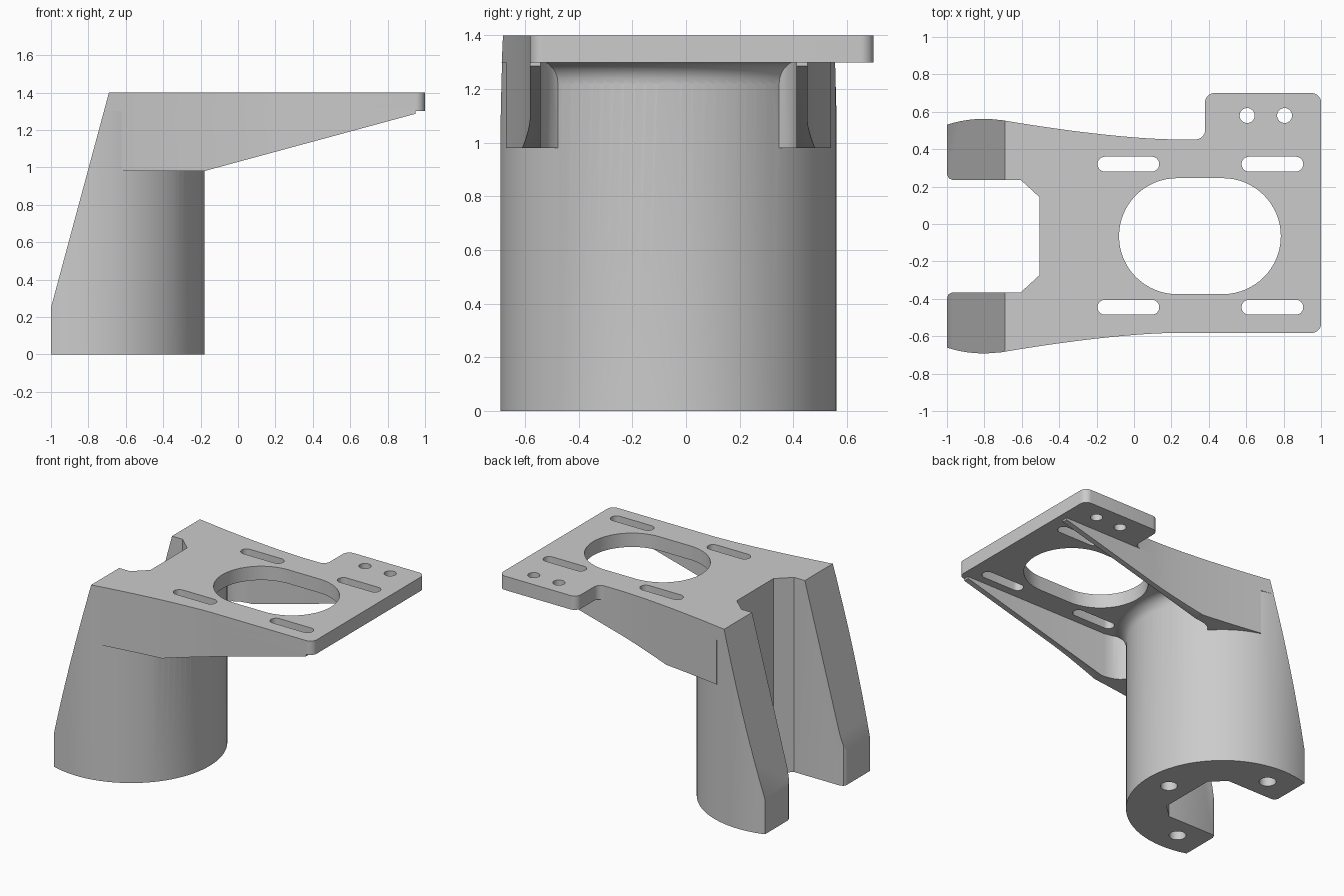
import bpy, bmesh, math

if "Cube" in bpy.data.objects:
    bpy.data.objects.remove(bpy.data.objects["Cube"], do_unlink=True)

grey = bpy.data.materials.new("plain grey")
grey.use_nodes = True
colour = (0.6, 0.6, 0.6, 1)
grey.diffuse_color = colour
grey.node_tree.nodes["Principled BSDF"].inputs["Base Color"].default_value = colour

CX, CY, R = -0.805, -0.065, 0.627      # column centre and radius
BASE, TOP, PLATE, RIB = 0, 1.4, 1.3, 0.98


def prism(name, pts, lo, hi, upright=False):
    """Extrude a polygon along z, or along y when it is drawn in x and z."""
    bm = bmesh.new()
    place = (lambda a, b, h: (a, h, b)) if upright else (lambda a, b, h: (a, b, h))
    face = bm.faces.new([bm.verts.new(place(a, b, lo)) for a, b in pts])
    side = bmesh.ops.extrude_face_region(bm, geom=[face])["geom"]
    move = (0, hi - lo, 0) if upright else (0, 0, hi - lo)
    bmesh.ops.translate(bm, vec=move,
                        verts=[v for v in side if isinstance(v, bmesh.types.BMVert)])
    bmesh.ops.recalc_face_normals(bm, faces=bm.faces)
    mesh = bpy.data.meshes.new(name)
    bm.to_mesh(mesh)
    bm.free()
    mesh.materials.append(grey)
    obj = bpy.data.objects.new(name, mesh)
    bpy.context.collection.objects.link(obj)
    return obj


def combine(obj, other, operation):
    """Apply a boolean and remove the second object."""
    other.hide_render = True
    mod = obj.modifiers.new("join", "BOOLEAN")
    mod.operation, mod.object, mod.solver = operation, other, "EXACT"
    bpy.context.view_layer.objects.active = obj
    bpy.ops.object.modifier_apply(modifier=mod.name)
    bpy.data.objects.remove(other, do_unlink=True)


def arc(x, y, r, start, end, n=8):
    angles = [math.radians(start + (end - start) * i / n) for i in range(n + 1)]
    return [(x + r * math.cos(a), y + r * math.sin(a)) for a in angles]


def circle(x, y, r, n=32):
    return arc(x, y, r, 0, 360, n)[:-1]


def capsule(x0, x1, y, r, n=12):
    return arc(x1 - r, y, r, -90, 90, n) + arc(x0 + r, y, r, 90, 270, n)


def half_width(x):
    """Half width of the flared neck."""
    return 0.5175 + 0.1 * max(0, (0.2 - x) / 0.89) ** 1.5


neck_x = [0.2 - 0.96 * i / 14 for i in range(15)]

# Round column
body = prism("mounting_bracket", circle(CX, CY, R, 96), BASE, 1.36)

# Top plate with flared neck, rounded corners and side tab
outline = [(x, CY - half_width(x)) for x in reversed(neck_x)]
outline += arc(0.95, CY - 0.4675, 0.05, -90, 0) + arc(0.95, 0.65, 0.05, 0, 90)
outline += arc(0.43, 0.65, 0.05, 90, 180) + arc(0.33, 0.5025, 0.05, 0, -90)
outline += [(x, CY + half_width(x)) for x in neck_x]
combine(body, prism("top_plate", outline, PLATE, TOP), "UNION")

# Tapered side ribs, thickened where they meet the column
for s in (1, -1):
    inner = [(-0.6, 0.3), (-0.36, 0.38), (-0.335, 0.41), (-0.31, 0.44),
             (-0.265, 0.465), (-0.2, 0.478), (0.95, 0.478)]
    outer = [(0.95, 0.5175)] + [(x, half_width(x)) for x in neck_x if x > -0.66]
    rib = prism("side_rib", [(x, CY + s * y) for x, y in inner + outer], RIB, 1.34)
    under = [(-0.18, RIB), (1.18, 1.3488), (1.18, 0.9), (-0.18, 0.9)]
    combine(rib, prism("rib_cutter", under, -1, 1, True), "DIFFERENCE")
    combine(body, rib, "UNION")

# Fillet between column and plate, built as stacked flared rings
steps, turns, size = 6, 24, 0.08
profile = [(R - 0.08, 1.32), (R - 0.08, PLATE - size)]
profile += [(R + size * (1 - math.cos(a)), PLATE - size + size * math.sin(a))
            for a in (math.pi / 2 * i / steps for i in range(steps + 1))]
profile += [(R + size, 1.32)]
fillet = prism("column_fillet", profile, 0, 0.01, True)
bm = bmesh.new()
rings = []
for i in range(turns + 1):
    a = math.radians(-46 + 92 * i / turns)
    rings.append([bm.verts.new((CX + r * math.cos(a), CY + r * math.sin(a), z))
                  for r, z in profile])
for p, q in zip(rings, rings[1:]):
    for j in range(len(profile)):
        k = (j + 1) % len(profile)
        bm.faces.new((p[j], p[k], q[k], q[j]))
bm.faces.new(rings[0])
bm.faces.new(rings[-1])
bmesh.ops.recalc_face_normals(bm, faces=bm.faces)
bm.to_mesh(fillet.data)
bm.free()
combine(body, fillet, "UNION")

# Sloped back
back = [(-1, -0.1), (-1, 0.25), (-0.69, TOP), (-0.663, 1.5), (-1.6, 1.5), (-1.6, -0.1)]
combine(body, prism("back_cutter", back, -1, 1, True), "DIFFERENCE")

# Full-height channel with chamfered inner corners and eased mouth
half = [(-0.505, 0.208), (-0.605, 0.3), (-0.97, 0.3), (-0.99, 0.309),
        (-1, 0.33), (-1.1, 0.33)]
channel = [(x, CY + y) for x, y in half] + [(x, CY - y) for x, y in reversed(half)]
combine(body, prism("channel_cutter", channel, -0.1, 1.5), "DIFFERENCE")

# Oval opening, adjustment slots and tab holes
cuts = [capsule(-0.08, 0.785, CY, 0.31, 32)]
for y in (0.32, -0.445):
    for x in (-0.195, 0.575):
        cuts.append(capsule(x, x + 0.33, y, 0.04))
for x in (0.605, 0.805):
    cuts.append(circle(x, 0.58, 0.04))
for shape in cuts:
    combine(body, prism("plate_cutter", shape, 1.2, 1.5), "DIFFERENCE")

# Blind screw holes in the foot
for x, y in ((CX, CY + 0.455), (CX + 0.455, CY), (CX, CY - 0.455)):
    combine(body, prism("foot_cutter", circle(x, y, 0.055), -0.1, 0.4), "DIFFERENCE")

# Shading
bpy.ops.object.select_all(action="DESELECT")
body.select_set(True)
bpy.context.view_layer.objects.active = body
bpy.ops.object.shade_smooth_by_angle(angle=math.radians(25))
